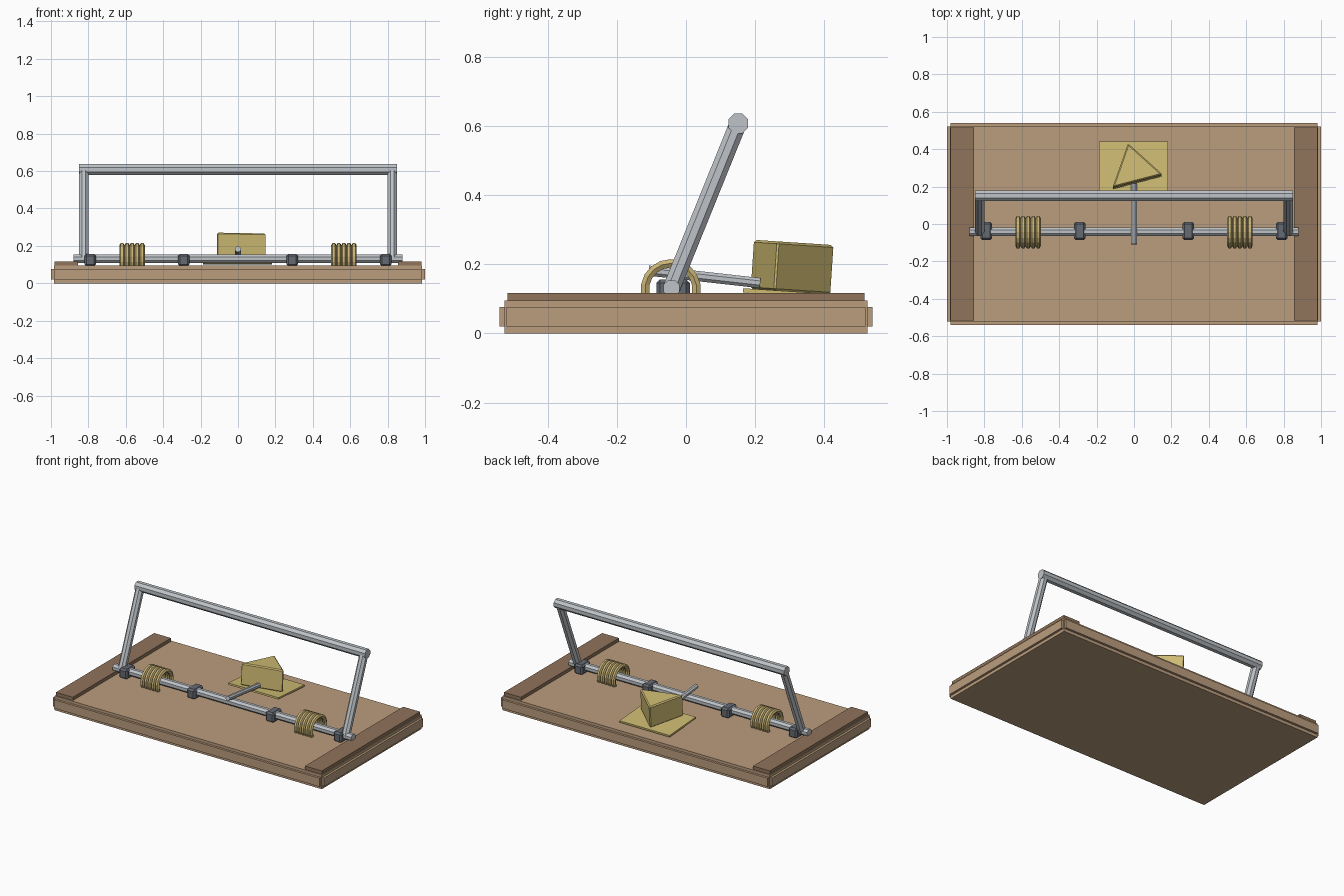
import bpy, bmesh, math
from mathutils import Vector, Matrix

cube = bpy.data.objects.get("Cube")
if cube:
    bpy.data.objects.remove(cube, do_unlink=True)


def material(name, r, g, b, rough=0.6):
    m = bpy.data.materials.new(name)
    m.use_nodes = True
    m.diffuse_color = (r, g, b, 1)
    node = m.node_tree.nodes["Principled BSDF"]
    node.inputs["Base Color"].default_value = (r, g, b, 1)
    node.inputs["Roughness"].default_value = rough
    return m


WOOD = material("light wood", 0.50, 0.34, 0.21)
DARK_WOOD = material("dark wood", 0.28, 0.175, 0.105)
STEEL = material("steel", 0.52, 0.55, 0.58)
IRON = material("dark iron", 0.13, 0.145, 0.17)
BRASS = material("brass", 0.58, 0.45, 0.18)
CHEESE = material("cheese yellow", 0.62, 0.50, 0.17)


def finish(bm, name, mat, bevel=0.0):
    bmesh.ops.recalc_face_normals(bm, faces=bm.faces)
    mesh = bpy.data.meshes.new(name)
    bm.to_mesh(mesh)
    bm.free()
    mesh.materials.append(mat)
    ob = bpy.data.objects.new(name, mesh)
    bpy.context.collection.objects.link(ob)
    if bevel:
        mod = ob.modifiers.new("bevel", "BEVEL")
        mod.width = bevel
        mod.segments = 1
    return ob


def box(name, mat, low, high, bevel=0.0):
    low, high = Vector(low), Vector(high)
    bm = bmesh.new()
    bmesh.ops.create_cube(bm, size=1)
    bmesh.ops.scale(bm, vec=high - low, verts=bm.verts)
    bmesh.ops.translate(bm, vec=(low + high) / 2, verts=bm.verts)
    return finish(bm, name, mat, bevel)


def rod(name, mat, start, end, radius, sides=8):
    start, end = Vector(start), Vector(end)
    axis = end - start
    turn = axis.to_track_quat("Z", "Y").to_matrix().to_4x4()
    matrix = (Matrix.Translation((start + end) / 2) @ turn
              @ Matrix.Rotation(math.pi / sides, 4, "Z"))
    bm = bmesh.new()
    bmesh.ops.create_cone(bm, cap_ends=True, segments=sides, radius1=radius,
                          radius2=radius, depth=axis.length, matrix=matrix)
    return finish(bm, name, mat)


def ring(name, mat, centre, major, minor, steps=18, sides=6):
    # small circle spun around the x axis
    centre = Vector(centre)
    bm = bmesh.new()
    verts = []
    for i in range(sides):
        a = math.tau * i / sides
        verts.append(bm.verts.new(centre + Vector(
            (minor * math.cos(a), 0, major + minor * math.sin(a)))))
    edges = [bm.edges.new((verts[i], verts[(i + 1) % sides])) for i in range(sides)]
    bmesh.ops.spin(bm, geom=verts + edges, cent=centre, axis=(1, 0, 0),
                   angle=math.tau, steps=steps, use_merge=True)
    bmesh.ops.remove_doubles(bm, verts=bm.verts, dist=0.0005)
    return finish(bm, name, mat)


# Wooden base with raised edging and end planks
box("base_board", WOOD, (-0.985, -0.525, 0), (0.985, 0.525, 0.095))
for side, word in ((-1, "front"), (1, "back")):
    box(word + "_edging", WOOD, (-0.98, side * 0.53 - 0.01, 0.02),
        (0.98, side * 0.53 + 0.01, 0.077))
for side, word in ((1, "left"), (-1, "right")):
    box(word + "_edging", WOOD, (side * 0.99 - 0.01, -0.52, 0.02),
        (side * 0.99 + 0.01, 0.52, 0.077))
    box(word + "_end_plank", DARK_WOOD, (side * 0.918 - 0.062, -0.517, 0.09),
        (side * 0.918 + 0.062, 0.517, 0.117))

# Axle and swinging frame
AY, AZ = -0.042, 0.131
rod("axle", STEEL, (-0.88, AY, AZ), (0.88, AY, AZ), 0.025)
rod("frame_bar", STEEL, (-0.85, 0.151, 0.608), (0.85, 0.151, 0.608), 0.031)
for side, word in ((1, "left"), (-1, "right")):
    rod(word + "_frame_arm", STEEL, (side * 0.825, AY, AZ),
        (side * 0.825, 0.151, 0.608), 0.027)

    # Brackets holding the axle
    for x, place in ((0.79, "outer"), (0.29, "inner")):
        box(f"{word}_{place}_bracket", IRON, (side * x - 0.031, -0.086, 0.09),
            (side * x + 0.031, 0.011, 0.157), 0.011)

    # Coil springs
    for i in range(5):
        ring(f"{word}_spring_coil_{i + 1}", BRASS,
             (side * 0.566 + (i - 2) * 0.027, -0.044, 0.128), 0.075, 0.014)

# Trigger rod
rod("trigger_rod", STEEL, (0, -0.108, 0.182), (0, 0.215, 0.146), 0.016)

# Slightly tilted bait plate
TILT = Matrix.Rotation(math.radians(-3.8), 4, "X")
pivot = Vector((0, 0.165, 0.119))
place = Matrix.Translation(pivot) @ TILT
plate = box("bait_plate", CHEESE, (-0.188, 0, 0), (0.182, 0.276, 0.012))
plate.data.transform(place)

# Cheese wedge standing on the plate
bm = bmesh.new()
corners = [bm.verts.new((x, y - pivot.y, 0.01)) for x, y in
           ((-0.115, 0.185), (0.153, 0.255), (-0.032, 0.422))]
base = bm.faces.new(corners)
top = bmesh.ops.extrude_face_region(bm, geom=[base])["geom"]
bmesh.ops.translate(bm, vec=(0, 0, 0.144),
                    verts=[g for g in top if isinstance(g, bmesh.types.BMVert)])
wedge = finish(bm, "cheese_wedge", CHEESE, 0.007)
wedge.data.transform(place)
